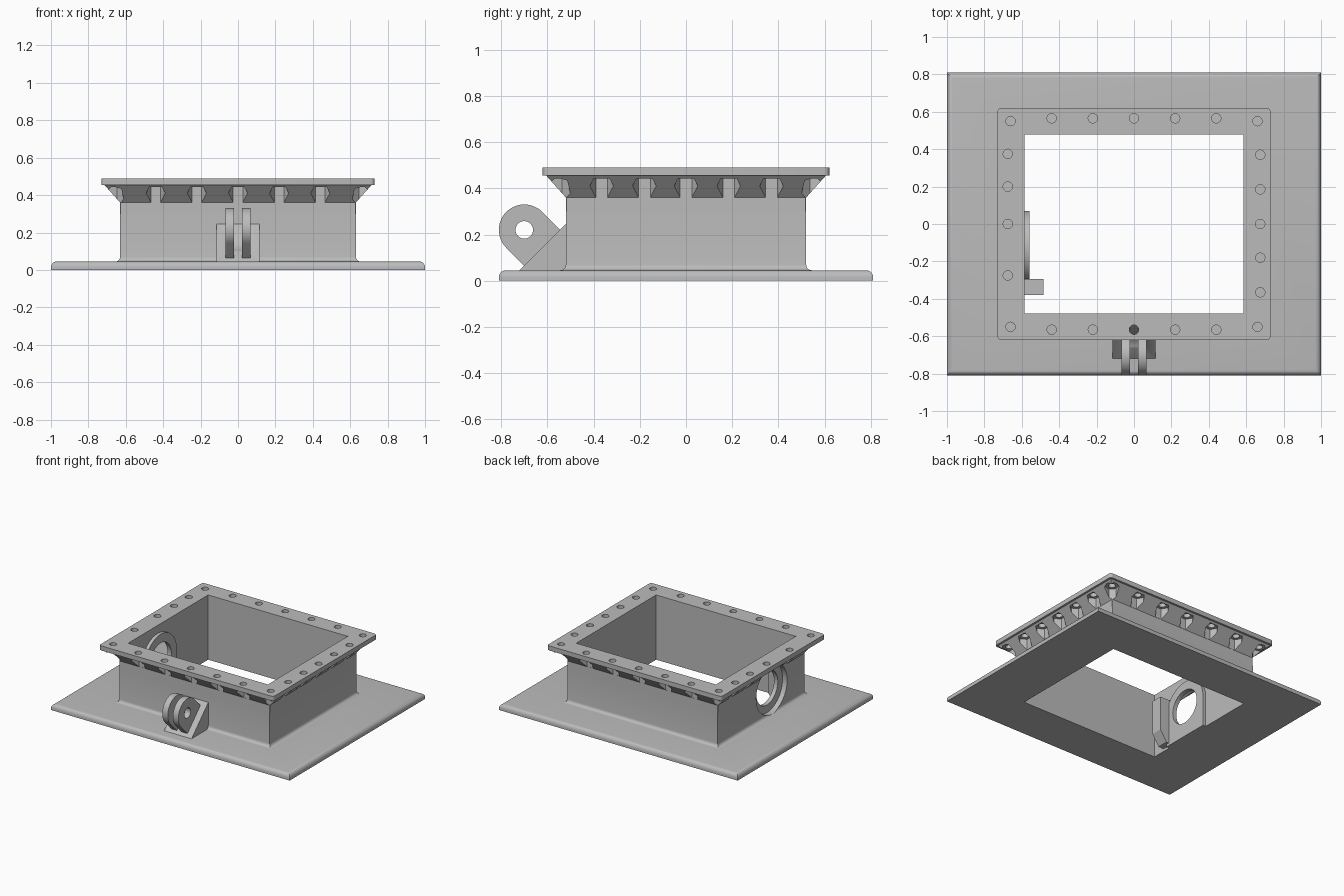
import bpy, bmesh, math
from mathutils import Matrix, Vector

cube = bpy.data.objects.get("Cube")
if cube:
    bpy.data.objects.remove(cube)

grey = bpy.data.materials.new("plain grey")
grey.use_nodes = True
colour = (0.5, 0.5, 0.5, 1)
grey.diffuse_color = colour
grey.node_tree.nodes["Principled BSDF"].inputs["Base Color"].default_value = colour


def finish(name, bm):
    bmesh.ops.recalc_face_normals(bm, faces=bm.faces)
    mesh = bpy.data.meshes.new(name)
    bm.to_mesh(mesh)
    bm.free()
    mesh.materials.append(grey)
    ob = bpy.data.objects.new(name, mesh)
    bpy.context.collection.objects.link(ob)
    return ob


def extrude(name, outline, x0, x1):
    """Solid from a (y, z) outline, drawn out along x."""
    bm = bmesh.new()
    a = [bm.verts.new((x0, y, z)) for y, z in outline]
    b = [bm.verts.new((x1, y, z)) for y, z in outline]
    bm.faces.new(a)
    bm.faces.new(b)
    for i in range(len(a)):
        j = (i + 1) % len(a)
        bm.faces.new((a[i], a[j], b[j], b[i]))
    return finish(name, bm)


def arc(cy, cz, r, start, end, steps=24):
    angles = [math.radians(start + (end - start) * i / steps) for i in range(steps + 1)]
    return [(cy + r * math.cos(t), cz + r * math.sin(t)) for t in angles]


def uprights(name, spots, sides, r, z0, z1):
    """Vertical prisms at (x, y, turn) spots, used as cutters."""
    bm = bmesh.new()
    for x, y, turn in spots:
        place = Matrix.Translation((x, y, (z0 + z1) / 2)) @ Matrix.Rotation(turn, 4, 'Z')
        bmesh.ops.create_cone(bm, cap_ends=True, segments=sides, radius1=r,
                              radius2=r, depth=z1 - z0, matrix=place)
    return finish(name, bm)


def disc(name, cy, cz, r, x0, x1):
    return extrude(name, arc(cy, cz, r, 0, 360, 48)[:-1], x0, x1)


def cut(ob, cutter):
    cutter.hide_render = True
    mod = ob.modifiers.new("cut", 'BOOLEAN')
    mod.object = cutter
    mod.solver = 'EXACT'
    bpy.context.view_layer.update()
    done = bpy.data.meshes.new_from_object(
        ob.evaluated_get(bpy.context.evaluated_depsgraph_get()))
    ob.modifiers.clear()
    ob.data = done
    bpy.data.objects.remove(cutter)


def smooth(ob):
    bpy.ops.object.select_all(action='DESELECT')
    ob.select_set(True)
    bpy.context.view_layer.objects.active = ob
    bpy.ops.object.shade_smooth_by_angle(angle=math.radians(32))


# Frame: rectangular rings (half width, half depth, height) joined in a closed loop
WX, WY, BASE = 0.63, 0.52, 0.045
rings = [(1, 0.81, 0)]
for i in range(6):      # rounded rim of the base plate
    t = math.pi / 2 * i / 5
    inset = 0.03 * (1 - math.cos(t))
    rings.append((1 - inset, 0.81 - inset, 0.015 + 0.03 * math.sin(t)))
for i in range(6):      # fillet from plate into wall
    t = math.pi / 2 * i / 5
    out = 0.025 * (1 - math.sin(t))
    rings.append((WX + out, WY + out, BASE + 0.025 * (1 - math.cos(t))))
rings += [(WX, WY, 0.36), (0.715, 0.605, 0.455), (0.73, 0.62, 0.455), (0.73, 0.62, 0.49),
          (0.585, 0.478, 0.49), (0.585, 0.478, 0)]

bm = bmesh.new()
loops = [[bm.verts.new((sx * w, sy * d, z)) for sx, sy in ((-1, -1), (1, -1), (1, 1), (-1, 1))]
         for w, d, z in rings]
for k, low in enumerate(loops):
    high = loops[(k + 1) % len(loops)]
    for i in range(4):
        j = (i + 1) % 4
        bm.faces.new((low[i], low[j], high[j], high[i]))
corners = [e for e in bm.edges
           if all(abs(v.co.x) > 0.72 and abs(v.co.x) < 0.74 for v in e.verts)
           and abs(e.verts[0].co.z - e.verts[1].co.z) > 0.01]
bmesh.ops.bevel(bm, geom=corners, offset=0.02, segments=4, profile=0.5, affect='EDGES')
frame = finish("frame", bm)

# Bolt holes with hexagonal nut pockets below
flat = math.pi / 6
spots = [(x, s * 0.565, 0) for s in (-1, 1) for x in (-0.44, -0.22, 0, 0.22, 0.44)]
spots += [(0.675, y, flat) for y in (-0.365, -0.18, 0, 0.185, 0.37)]
spots += [(-0.675, y, flat) for y in (-0.275, 0, 0.2, 0.375)]
spots += [(sx * 0.66, sy * 0.55, sx * sy * math.pi / 4 + flat)
          for sx in (-1, 1) for sy in (-1, 1)]
# turn each hexagon so that one flat lies against the wall
spots = [(x, y, turn if abs(x) > 0.6 else math.pi / 2 + flat) for x, y, turn in spots]
bm = bmesh.new()
for x, y, turn in spots:
    if abs(x) < 0.6:
        inward = Vector((0, -y, 0))
    elif abs(y) < 0.5:
        inward = Vector((-x, 0, 0))
    else:
        inward = Vector((-math.copysign(1, x), -math.copysign(1, y), 0))
    heading = math.atan2(inward.y, inward.x) + flat
    pts = [(x + 0.051 * math.cos(heading + k * math.pi / 3),
            y + 0.051 * math.sin(heading + k * math.pi / 3)) for k in range(6)]
    lo = [bm.verts.new((px, py, 0.3)) for px, py in pts]
    hi = [bm.verts.new((px, py, 0.443)) for px, py in pts]
    bm.faces.new(lo)
    bm.faces.new(hi)
    for k in range(6):
        n = (k + 1) % 6
        bm.faces.new((lo[k], lo[n], hi[n], hi[k]))
cut(frame, finish("pocket_cutter", bm))
cut(frame, uprights("bolt_cutter", spots, 20, 0.025, 0.4, 0.55))

# Round port in the right wall, with an arched plate on the inside
PY, PZ = -0.125, 0.235
cut(frame, disc("port_cutter", PY, PZ, 0.185, -0.75, -0.5))
arch = arc(PY, PZ, 0.195, 0, 180, 32) + [(PY - 0.195, 0), (PY + 0.195, 0)]
port = extrude("port_plate", arch, -0.592, -0.56)
cut(port, disc("port_hole_cutter", PY, PZ, 0.128, -0.7, -0.5))

# Stop block beside the port, sloped underneath
bm = bmesh.new()
side = [(-0.59, 0.02), (-0.54, 0.02), (-0.485, 0.1), (-0.485, 0.36), (-0.59, 0.36)]
near = [bm.verts.new((x, -0.38, z)) for x, z in side]
far = [bm.verts.new((x, -0.295, z)) for x, z in side]
bm.faces.new(near)
bm.faces.new(far)
for i in range(len(side)):
    j = (i + 1) % len(side)
    bm.faces.new((near[i], near[j], far[j], far[i]))
block = finish("stop_block", bm)

# Front hinge: sloped gusset with a rounded slot, and two lugs
HY, HZ = -0.7, 0.22
gusset = extrude("hinge_gusset", [(-0.725, 0.04), (-0.515, 0.25), (-0.515, 0.04)], -0.115, 0.115)
cut(gusset, disc("slot_cutter", HY, HZ, 0.125, -0.021, 0.021))
outline = arc(HY, HZ, 0.11, 45, 225) + [(-0.676, 0.04), (-0.515, 0.04), (-0.515, 0.191)]
lugs = []
for label, s in (("left", 1), ("right", -1)):
    lug = extrude("hinge_lug_" + label, outline, s * 0.021, s * 0.067)
    cut(lug, disc("pin_cutter", HY, HZ, 0.038, -0.2, 0.2))
    lugs.append(lug)

for ob in [frame, port, block, gusset] + lugs:
    smooth(ob)
